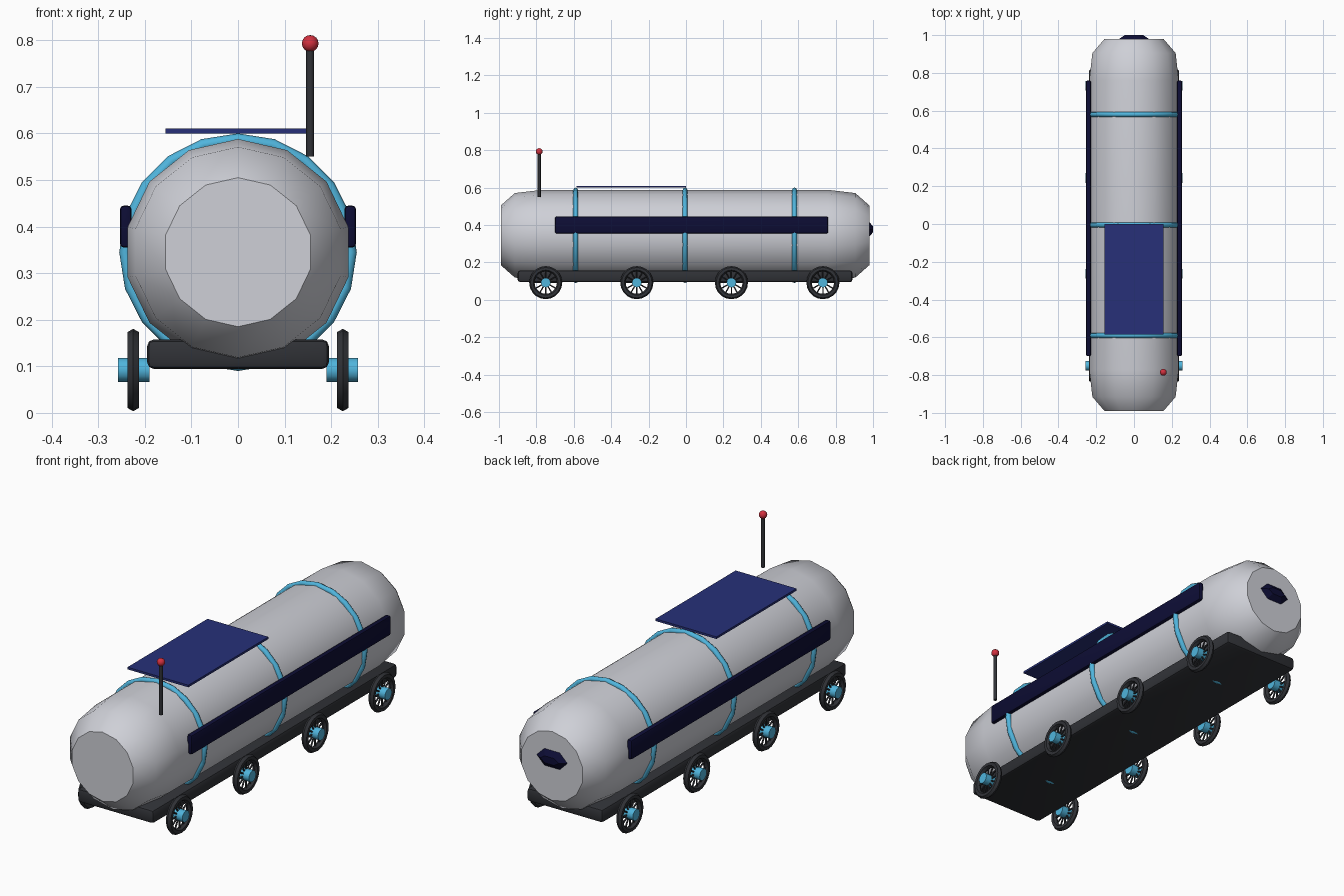
import bpy, bmesh, math
from mathutils import Matrix, Vector

if "Cube" in bpy.data.objects:
    bpy.data.objects.remove(bpy.data.objects["Cube"])


def material(name, rgb):
    m = bpy.data.materials.new(name)
    m.use_nodes = True
    m.diffuse_color = (*rgb, 1)
    m.node_tree.nodes["Principled BSDF"].inputs["Base Color"].default_value = (*rgb, 1)
    return m


GREY = material("light grey", (0.62, 0.63, 0.68))
TEAL = material("sky blue", (0.08, 0.46, 0.72))
DARK = material("charcoal", (0.03, 0.032, 0.038))
NAVY = material("panel navy", (0.02, 0.03, 0.19))
GLASS = material("dark glass", (0.004, 0.004, 0.035))
RED = material("red", (0.65, 0.03, 0.05))
CENTRE_Z = 0.345


def finish(bm, name, mat, smooth=None):
    bmesh.ops.recalc_face_normals(bm, faces=bm.faces)
    mesh = bpy.data.meshes.new(name)
    bm.to_mesh(mesh)
    bm.free()
    mesh.materials.append(mat)
    ob = bpy.data.objects.new(name, mesh)
    bpy.context.collection.objects.link(ob)
    if smooth:
        bpy.ops.object.select_all(action="DESELECT")
        ob.select_set(True)
        bpy.context.view_layer.objects.active = ob
        bpy.ops.object.shade_smooth_by_angle(angle=math.radians(smooth))
    return ob


def box(name, mat, centre, size, bevel=0):
    bm = bmesh.new()
    bmesh.ops.create_cube(bm, size=1, matrix=Matrix.Translation(centre) @ Matrix.Diagonal((*size, 1)))
    if bevel:
        bmesh.ops.bevel(bm, geom=bm.edges[:], offset=bevel, segments=2, profile=0.5, affect="EDGES")
    return finish(bm, name, mat, 35)


def rod(bm, a, b, radius, sides):
    a, b = Vector(a), Vector(b)
    turn = (b - a).to_track_quat("Z", "Y").to_matrix().to_4x4()
    bmesh.ops.create_cone(bm, cap_ends=True, segments=sides, radius1=radius, radius2=radius,
                          depth=(b - a).length, matrix=Matrix.Translation((a + b) / 2) @ turn)


def add_ring(bm, centre, axis, major, minor, sides, section):
    """Torus whose hole runs along the given axis."""
    turn = Vector(axis).to_track_quat("Z", "Y").to_matrix()
    rows = []
    for i in range(sides):
        a = math.tau * i / sides
        row = []
        for j in range(section):
            b = math.tau * j / section
            r = major + minor * math.cos(b)
            p = Vector((r * math.cos(a), r * math.sin(a), minor * math.sin(b)))
            row.append(bm.verts.new(Vector(centre) + turn @ p))
        rows.append(row)
    for i in range(sides):
        n = (i + 1) % sides
        for j in range(section):
            k = (j + 1) % section
            bm.faces.new((rows[i][j], rows[n][j], rows[n][k], rows[i][k]))


# Tank body: lathed profile of (y, radius)
profile = [(-0.99, 0.16), (-0.915, 0.226), (-0.77, 0.243),
           (0.76, 0.243), (0.905, 0.226), (0.98, 0.16)]
SIDES = 14
bm = bmesh.new()
loops = []
for y, r in profile:
    loops.append([bm.verts.new((r * math.sin(math.tau * i / SIDES), y,
                                CENTRE_Z + r * math.cos(math.tau * i / SIDES))) for i in range(SIDES)])
for a, b in zip(loops, loops[1:]):
    for i in range(SIDES):
        n = (i + 1) % SIDES
        bm.faces.new((a[i], a[n], b[n], b[i]))
bm.faces.new(loops[0])
bm.faces.new(loops[-1])
finish(bm, "tank_body", GREY, 40)

# Bands around the tank
for i, y in enumerate((-0.59, -0.005, 0.58)):
    bm = bmesh.new()
    add_ring(bm, (0, y, CENTRE_Z), (0, 1, 0), 0.242, 0.013, 20, 8)
    finish(bm, f"band_{i + 1}", TEAL, 50)

# Chassis and roof panel
box("chassis", DARK, (0, -0.005, 0.126), (0.39, 1.79, 0.063), 0.014)
box("roof_panel", NAVY, (0, -0.293, 0.605), (0.312, 0.586, 0.01))

# Long side windows and wheels, mirrored left and right
for side, label in ((1, "left"), (-1, "right")):
    box(f"{label}_window_strip", GLASS, (side * 0.241, 0.03, 0.4), (0.025, 1.46, 0.09), 0.008)
    for i, y in enumerate((-0.75, -0.263, 0.243, 0.732)):
        hub = Vector((side * 0.225, y, 0.092))
        bm = bmesh.new()
        add_ring(bm, hub, (1, 0, 0), 0.074, 0.0145, 20, 6)
        for s in range(12):
            a = math.tau * s / 12
            rod(bm, hub, hub + Vector((0, math.cos(a), math.sin(a))) * 0.07, 0.004, 5)
        finish(bm, f"{label}_wheel_{i + 1}", DARK, 40)
        bm = bmesh.new()
        rod(bm, (side * 0.19, y, 0.092), (side * 0.258, y, 0.092), 0.026, 12)
        finish(bm, f"{label}_hub_{i + 1}", TEAL, 40)

# Rear window: low hexagonal frustum
bm = bmesh.new()
outline = [(-0.08, 0), (-0.04, 0.04), (0.04, 0.04), (0.08, 0), (0.04, -0.04), (-0.04, -0.04)]
base = [bm.verts.new((x, 0.979, 0.377 + z)) for x, z in outline]
tip = [bm.verts.new((x * 0.6, 1.0, 0.377 + z * 0.4)) for x, z in outline]
for i in range(6):
    n = (i + 1) % 6
    bm.faces.new((base[i], base[n], tip[n], tip[i]))
bm.faces.new(base)
bm.faces.new(tip)
finish(bm, "rear_window", GLASS)

# Antenna with a ball on top
bm = bmesh.new()
rod(bm, (0.155, -0.785, 0.55), (0.155, -0.785, 0.79), 0.0085, 8)
finish(bm, "antenna_rod", DARK, 50)
bm = bmesh.new()
bmesh.ops.create_uvsphere(bm, u_segments=12, v_segments=8, radius=0.018,
                          matrix=Matrix.Translation((0.155, -0.785, 0.793)))
finish(bm, "antenna_ball", RED, 50)
